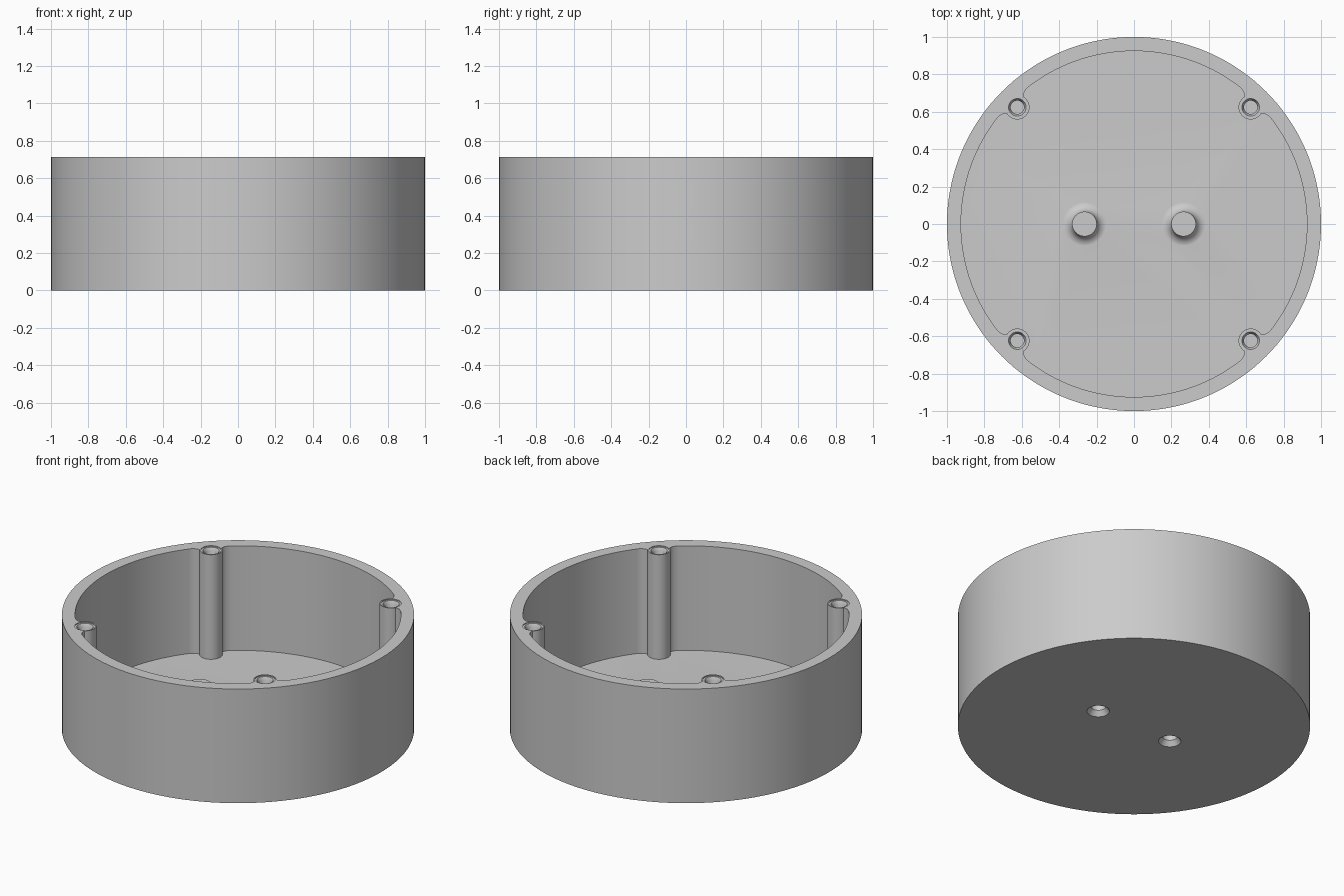
import bpy, bmesh, math
from mathutils import Matrix

if "Cube" in bpy.data.objects:
    bpy.data.objects.remove(bpy.data.objects["Cube"], do_unlink=True)

HEIGHT, FLOOR, INNER = 0.715, 0.06, 0.925
POST, BOSS = 0.624, 0.265

# One plain grey material
grey = bpy.data.materials.new("plain_grey")
grey.use_nodes = True
colour = (0.6, 0.6, 0.6, 1)
grey.diffuse_color = colour
bsdf = next(n for n in grey.node_tree.nodes if n.type == "BSDF_PRINCIPLED")
bsdf.inputs["Base Color"].default_value = colour


def finish(bm, name, matrix):
    bmesh.ops.recalc_face_normals(bm, faces=bm.faces)
    bm.transform(matrix)
    # mirrored copies need their faces turned outwards again
    bmesh.ops.recalc_face_normals(bm, faces=bm.faces)
    mesh = bpy.data.meshes.new(name)
    bm.to_mesh(mesh)
    bm.free()
    mesh.materials.append(grey)
    obj = bpy.data.objects.new(name, mesh)
    bpy.context.collection.objects.link(obj)
    return obj


def turned(name, profile, segments=48, matrix=Matrix()):
    """Solid of revolution about z from (radius, height) points, capped at both ends."""
    bm = bmesh.new()
    rings = []
    for r, z in profile:
        angles = [2 * math.pi * i / segments for i in range(segments)]
        rings.append([bm.verts.new((r * math.cos(a), r * math.sin(a), z)) for a in angles])
    for low, high in zip(rings, rings[1:]):
        for i in range(segments):
            j = (i + 1) % segments
            bm.faces.new((low[i], low[j], high[j], high[i]))
    bm.faces.new(rings[0])
    bm.faces.new(rings[-1])
    return finish(bm, name, matrix)


def prism(name, outline, z0, z1, matrix):
    """Upright solid from a flat outline."""
    bm = bmesh.new()
    face = bm.faces.new([bm.verts.new((x, y, z0)) for x, y in outline])
    extruded = bmesh.ops.extrude_face_region(bm, geom=[face], use_keep_orig=True)
    verts = [v for v in extruded["geom"] if isinstance(v, bmesh.types.BMVert)]
    bmesh.ops.translate(bm, verts=verts, vec=(0, 0, z1 - z0))
    return finish(bm, name, matrix)


def combine(base, helper, operation):
    """Join or cut the helper solid, then discard it."""
    helper.hide_render = True
    mod = base.modifiers.new(helper.name, "BOOLEAN")
    mod.operation, mod.solver, mod.object = operation, "EXACT", helper
    bpy.context.view_layer.objects.active = base
    bpy.ops.object.modifier_apply(modifier=mod.name)
    bpy.data.objects.remove(helper, do_unlink=True)


# Round open tub
housing = turned("round_housing", [(1, 0), (1, HEIGHT), (INNER, HEIGHT), (INNER, FLOOR)], 144)

# Floor bosses with a concave fillet at the foot
R, boss_r = 0.055, 0.066
fillet = [(boss_r + R - R * math.cos(t), FLOOR + R - 0.0005 - R * math.sin(t))
          for t in (math.radians(10 * k) for k in range(10))]
boss_profile = [(boss_r, 0.21)] + fillet + [(boss_r + R, FLOOR / 2)]
for side in (-1, 1):
    boss = turned("floor_boss", boss_profile, matrix=Matrix.Translation((side * BOSS, 0, 0)))
    combine(housing, boss, "UNION")

# Four screw posts, each with a neck flaring into the wall
half = [(0.695, 0.59), (0.708, 0.585), (0.728, 0.571), (0.74, 0.58)]
neck_outline = [(0.59, 0.59)] + half + [(0.69, 0.69)] + [(y, x) for x, y in reversed(half)]
corners = [(sx, sy) for sx in (-1, 1) for sy in (-1, 1)]
for sx, sy in corners:
    neck = prism("post_neck", neck_outline, FLOOR / 2, HEIGHT, Matrix.Diagonal((sx, sy, 1, 1)))
    combine(housing, neck, "UNION")
    place = Matrix.Translation((sx * POST, sy * POST, 0))
    post = turned("screw_post", [(0.065, FLOOR / 2), (0.065, HEIGHT)], matrix=place)
    combine(housing, post, "UNION")

# Countersunk blind holes in the posts
for sx, sy in corners:
    hole = turned("post_hole", [(0.036, 0.3), (0.036, HEIGHT - 0.025), (0.047, HEIGHT - 0.005),
                                (0.058, HEIGHT - 0.005), (0.058, HEIGHT + 0.05)], 32,
                  Matrix.Translation((sx * POST, sy * POST, 0)))
    combine(housing, hole, "DIFFERENCE")

# Countersunk blind holes under the bosses
for side in (-1, 1):
    hole = turned("base_hole", [(0.064, -0.05), (0.064, 0), (0.042, 0.03), (0.042, 0.17)], 32,
                  Matrix.Translation((side * BOSS, 0, 0)))
    combine(housing, hole, "DIFFERENCE")

# Cable hole through the left wall
cable = turned("cable_hole", [(0.068, 0.8), (0.068, 1.1)], 48,
               Matrix.Translation((0, 0, HEIGHT / 2)) @ Matrix.Rotation(math.pi / 2, 4, "Y"))
combine(housing, cable, "DIFFERENCE")

# Smooth round walls, crisp rims
bpy.ops.object.select_all(action="DESELECT")
housing.select_set(True)
bpy.context.view_layer.objects.active = housing
bpy.ops.object.shade_smooth_by_angle(angle=math.radians(30))
